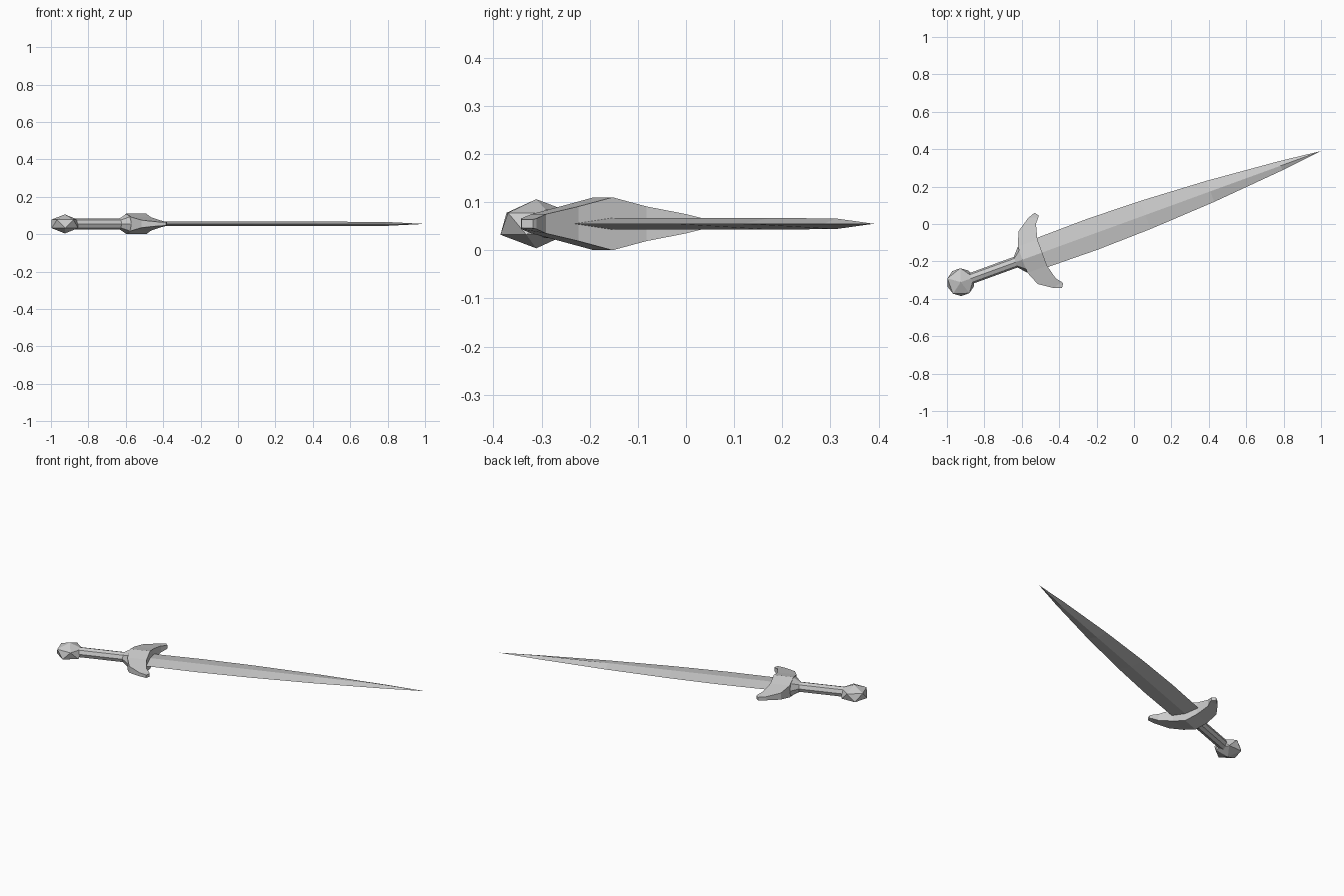
import bpy, bmesh, math
from mathutils import Matrix

if "Cube" in bpy.data.objects:
    bpy.data.objects.remove(bpy.data.objects["Cube"])

# Sword frame: local x runs from pommel to tip, y across the blade, z up
FRAME = Matrix.Translation((-0.926, -0.311, 0.055)) @ Matrix.Rotation(math.radians(20), 4, 'Z')


def loft(name, rings):
    """Join equal-sized rings of points into a closed, flat-shaded solid."""
    bm = bmesh.new()
    loops = [[bm.verts.new(p) for p in ring] for ring in rings]
    n = len(loops[0])
    for a, b in zip(loops, loops[1:]):
        for i in range(n):
            j = (i + 1) % n
            bm.faces.new((a[i], a[j], b[j], b[i]))
    bm.faces.new(loops[0][::-1])
    bm.faces.new(loops[-1])
    bmesh.ops.remove_doubles(bm, verts=bm.verts[:], dist=1e-5)
    bmesh.ops.recalc_face_normals(bm, faces=bm.faces[:])
    mesh = bpy.data.meshes.new(name)
    bm.to_mesh(mesh)
    bm.free()
    obj = bpy.data.objects.new(name, mesh)
    bpy.context.collection.objects.link(obj)
    obj.matrix_world = FRAME
    return obj


def ellipse(x, ry, rz, sides):
    return [(x, ry * math.cos(2 * math.pi * i / sides), rz * math.sin(2 * math.pi * i / sides))
            for i in range(sides)]


# Pommel: flattened icosahedron
bpy.ops.mesh.primitive_ico_sphere_add(subdivisions=1, radius=0.085)
pommel = bpy.context.object
pommel.name = "pommel"
pommel.matrix_world = FRAME @ Matrix.Diagonal((0.98, 0.98, 0.6, 1))

# Grip: octagonal rod flaring into the guard
loft("grip", [ellipse(x, ry, rz, 8) for x, ry, rz in
              [(0.02, 0.03, 0.03), (0.312, 0.03, 0.03), (0.352, 0.075, 0.054)]])

# Guard: (rear x, rear y, front x, front y, half thickness), mirrored to both arms
arm = [(0.352, 0.075, 0.463, 0.075, 0.036),
       (0.383, 0.150, 0.484, 0.155, 0.020),
       (0.455, 0.199, 0.508, 0.184, 0.011),
       (0.498, 0.214, 0.512, 0.194, 0.009)]
rows = [(a, -b, c, -d, h) for a, b, c, d, h in reversed(arm)]
rows += [(0.350, 0, 0.463, 0, 0.055)] + arm
loft("guard", [[(a, b, -h), (c, d, -h), (c, d, h), (a, b, h)] for a, b, c, d, h in rows])

# Blade: diamond section, narrowing to a point
loft("blade", [ellipse(x, w, t, 4) for x, w, t in
               [(0.44, 0.083, 0.012), (0.75, 0.087, 0.012), (1.05, 0.080, 0.012),
                (1.42, 0.060, 0.012), (1.82, 0.026, 0.011), (2.05, 0, 0)]])
